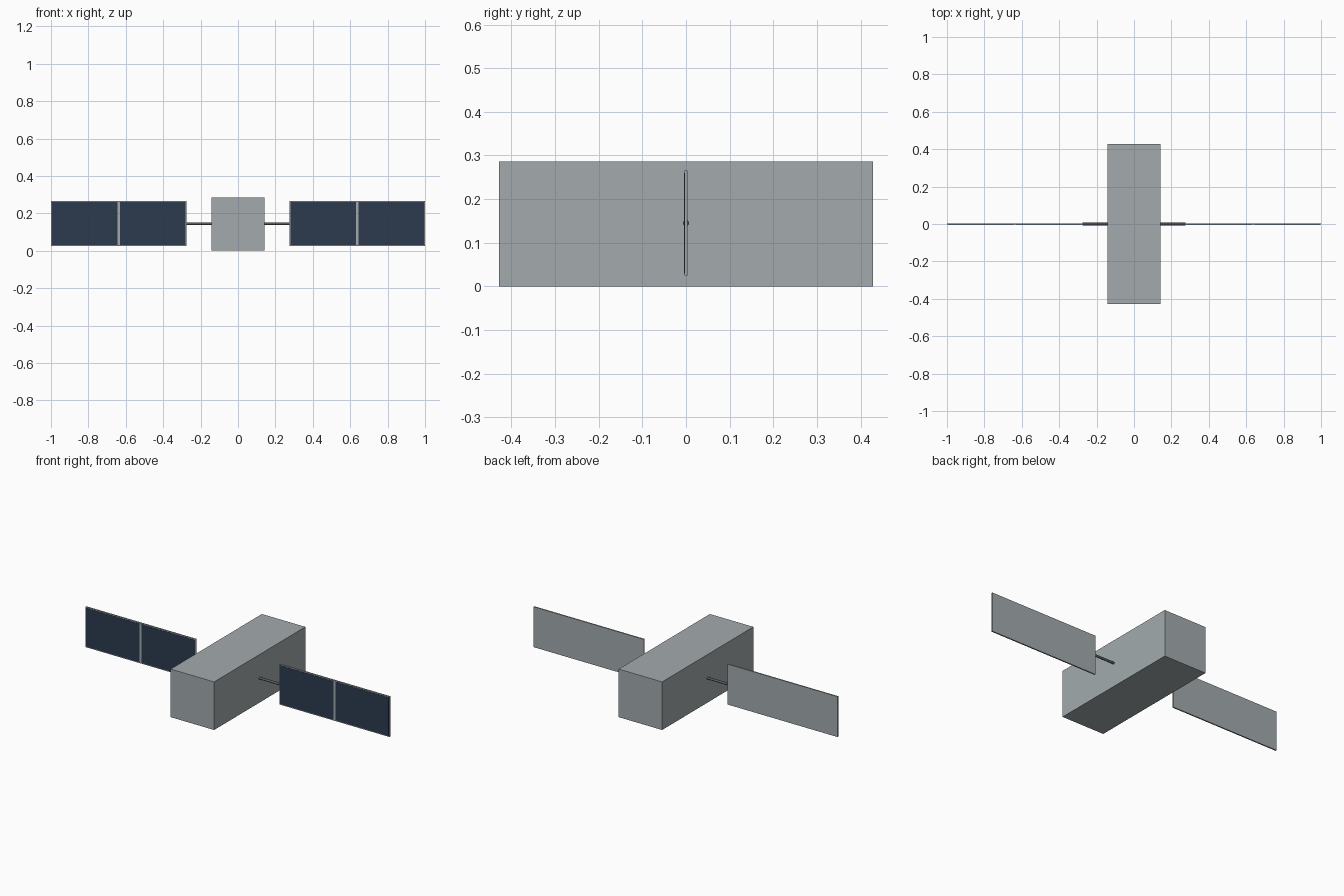
import bpy
import math

if "Cube" in bpy.data.objects:
    bpy.data.objects.remove(bpy.data.objects["Cube"], do_unlink=True)


def material(name, rgb):
    m = bpy.data.materials.new(name)
    m.use_nodes = True
    m.diffuse_color = (*rgb, 1)
    m.node_tree.nodes["Principled BSDF"].inputs["Base Color"].default_value = (*rgb, 1)
    return m


silver = material("silver grey", (0.366, 0.407, 0.418))
navy = material("dark navy", (0.025, 0.042, 0.076))
steel = material("dark steel", (0.1, 0.107, 0.119))


def finish(name, mat):
    ob = bpy.context.object
    ob.name = name
    ob.data.materials.append(mat)
    return ob


def box(name, center, size, mat):
    bpy.ops.mesh.primitive_cube_add(size=1, location=center)
    bpy.context.object.scale = size
    bpy.ops.object.transform_apply(location=False, rotation=False, scale=True)
    return finish(name, mat)


HALF_X, LENGTH, HEIGHT = 0.143, 0.857, 0.286
MID = HEIGHT / 2 + 0.002
INNER, OUTER = 0.275, 1.0          # wing span from the body centre
WING_H, WING_T = 0.24, 0.008
RIM, BAR, PLATE = 0.005, 0.014, 0.001

# main body
box("body", (0, 0, HEIGHT / 2), (2 * HALF_X, LENGTH, HEIGHT), silver)

for side, label in ((1, "left"), (-1, "right")):
    # boom between body and wing
    bpy.ops.mesh.primitive_cylinder_add(
        vertices=16, radius=0.007, depth=INNER - HALF_X + 0.01,
        location=(side * (INNER + HALF_X - 0.01) / 2, 0, MID),
        rotation=(0, math.pi / 2, 0))
    finish(label + "_boom", steel)
    bpy.ops.object.shade_smooth_by_angle()

    # wing backing panel
    span = OUTER - INNER
    centre = (INNER + OUTER) / 2
    box(label + "_wing", (side * centre, 0, MID), (span, WING_T, WING_H), silver)

    # two dark cell plates on the front, split by a bar
    cell = (span - 2 * RIM - BAR) / 2
    for step, part in ((-1, "inner"), (1, "outer")):
        x = side * (centre + step * (cell + BAR) / 2)
        box(f"{label}_{part}_cells", (x, -WING_T / 2 - PLATE / 2, MID),
            (cell, PLATE, WING_H - 2 * RIM), navy)
